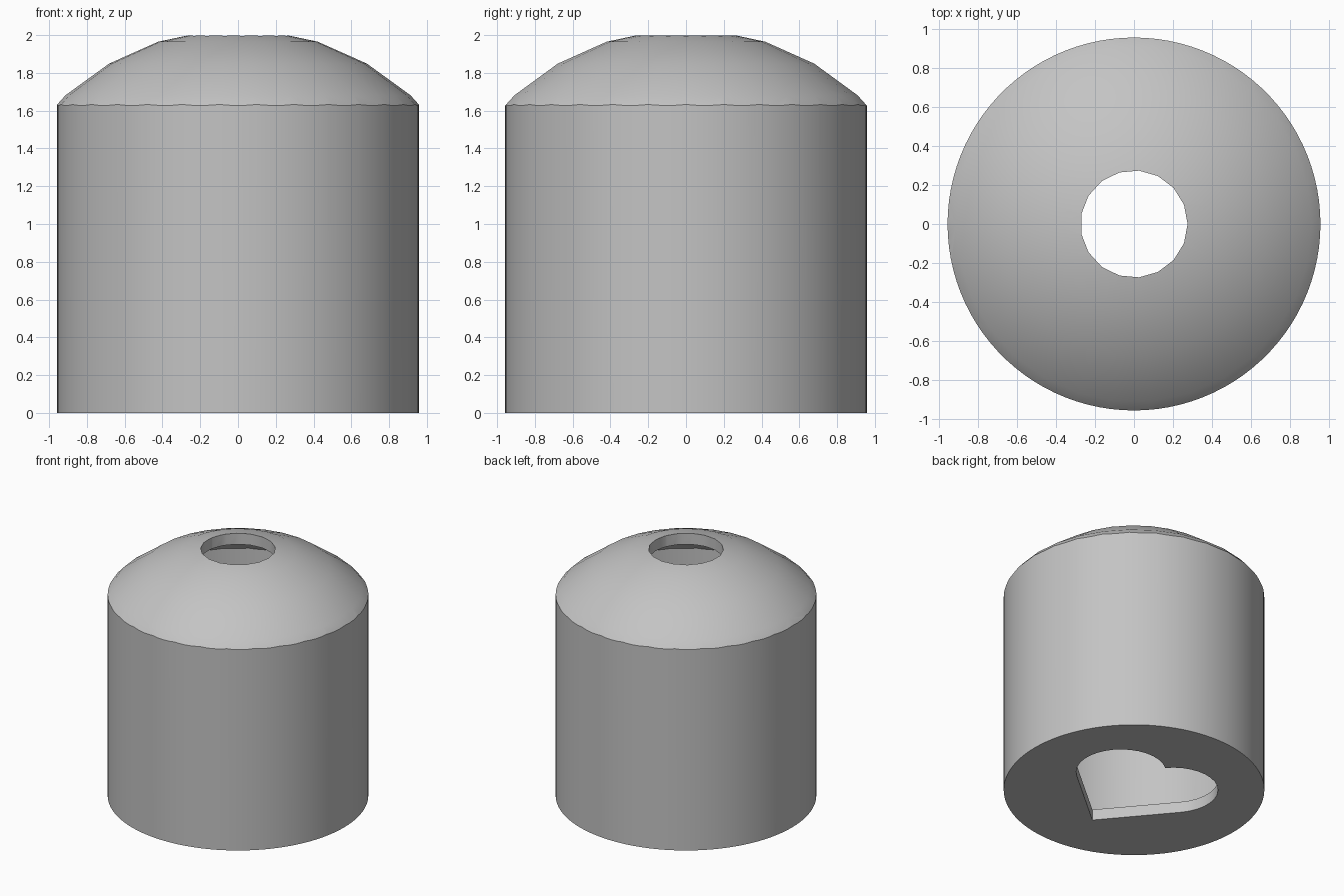
import bpy
import bmesh
from math import sin, cos, pi, radians
from mathutils import Vector

cube = bpy.data.objects.get("Cube")
if cube:
    bpy.data.objects.remove(cube, do_unlink=True)

BODY_RADIUS = 0.957
WALL = 0.088
DOME_RADIUS = 1.365
DOME_CENTRE = 0.667
HOLE_RADIUS = 0.275

grey = bpy.data.materials.new("light_grey")
grey.use_nodes = True
colour = (0.55, 0.55, 0.55, 1)
grey.diffuse_color = colour
grey.node_tree.nodes["Principled BSDF"].inputs["Base Color"].default_value = colour


def loft(name, rings):
    """Closed solid through a stack of rings, listed from bottom to top."""
    bm = bmesh.new()
    loops = [[bm.verts.new(p) for p in ring] for ring in rings]
    n = len(loops[0])
    for low, high in zip(loops, loops[1:]):
        for i in range(n):
            j = (i + 1) % n
            bm.faces.new((low[i], low[j], high[j], high[i]))
    bm.faces.new(loops[0][::-1])
    bm.faces.new(loops[-1])
    bmesh.ops.recalc_face_normals(bm, faces=bm.faces)
    mesh = bpy.data.meshes.new(name)
    bm.to_mesh(mesh)
    bm.free()
    mesh.materials.append(grey)
    obj = bpy.data.objects.new(name, mesh)
    bpy.context.collection.objects.link(obj)
    return obj


def circle(radius, z, sides):
    return [(radius * cos(2 * pi * i / sides), radius * sin(2 * pi * i / sides), z)
            for i in range(sides)]


def cylinder(name, radius, bottom, top, sides):
    return loft(name, [circle(radius, bottom, sides), circle(radius, top, sides)])


def ball(name, radius, sides=30):
    """Faceted ball with flat poles."""
    count = sides // 2
    angles = [pi * (i + 0.5) / count for i in range(count)]
    return loft(name, [circle(radius * sin(a), DOME_CENTRE - radius * cos(a), sides)
                       for a in angles])


def combine(target, tool, operation):
    """Apply a boolean and discard the tool."""
    mod = target.modifiers.new(operation.lower(), 'BOOLEAN')
    mod.operation = operation
    mod.solver = 'EXACT'
    mod.object = tool
    bpy.context.view_layer.update()
    graph = bpy.context.evaluated_depsgraph_get()
    result = bpy.data.meshes.new_from_object(target.evaluated_get(graph))
    target.modifiers.clear()
    target.data = result
    bpy.data.objects.remove(tool, do_unlink=True)


def heart_outline(tip, side, turn, steps=16):
    """A tilted square with a half circle on each of its two upper sides."""
    a = Vector((cos(radians(45 + turn)), sin(radians(45 + turn))))
    b = Vector((-a.y, a.x))
    r = side / 2
    points = [tip]
    for centre, start, out in ((tip + a * side + b * r, -b, a),
                               (tip + b * side + a * r, a, b)):
        for i in range(steps + 1):
            t = pi * i / steps
            p = centre + (start * cos(t) + out * sin(t)) * r
            if (p - points[-1]).length > 0.001:
                points.append(p)
    return points


# Outer body: a cylinder rounded off by a large ball
body = cylinder("domed_body", BODY_RADIUS, 0, 2.2, 100)
combine(body, ball("dome", DOME_RADIUS), 'INTERSECT')

# Hollow interior with the same domed form
cavity = cylinder("cavity", BODY_RADIUS - WALL, WALL, 2.2, 100)
combine(cavity, ball("inner_dome", DOME_RADIUS - WALL), 'INTERSECT')
combine(body, cavity, 'DIFFERENCE')

# Round opening in the top
combine(body, cylinder("top_hole", HOLE_RADIUS, 1.5, 2.3, 17), 'DIFFERENCE')

# Heart opening through the floor
outline = heart_outline(Vector((-0.05, -0.535)), 0.66, -5)
heart = loft("heart_hole", [[(p.x, p.y, z) for p in outline] for z in (-0.2, 0.3)])
combine(body, heart, 'DIFFERENCE')

# Smooth curved walls, keep rims sharp
bpy.ops.object.select_all(action='DESELECT')
body.select_set(True)
bpy.context.view_layer.objects.active = body
bpy.ops.object.shade_smooth_by_angle(angle=radians(30))
